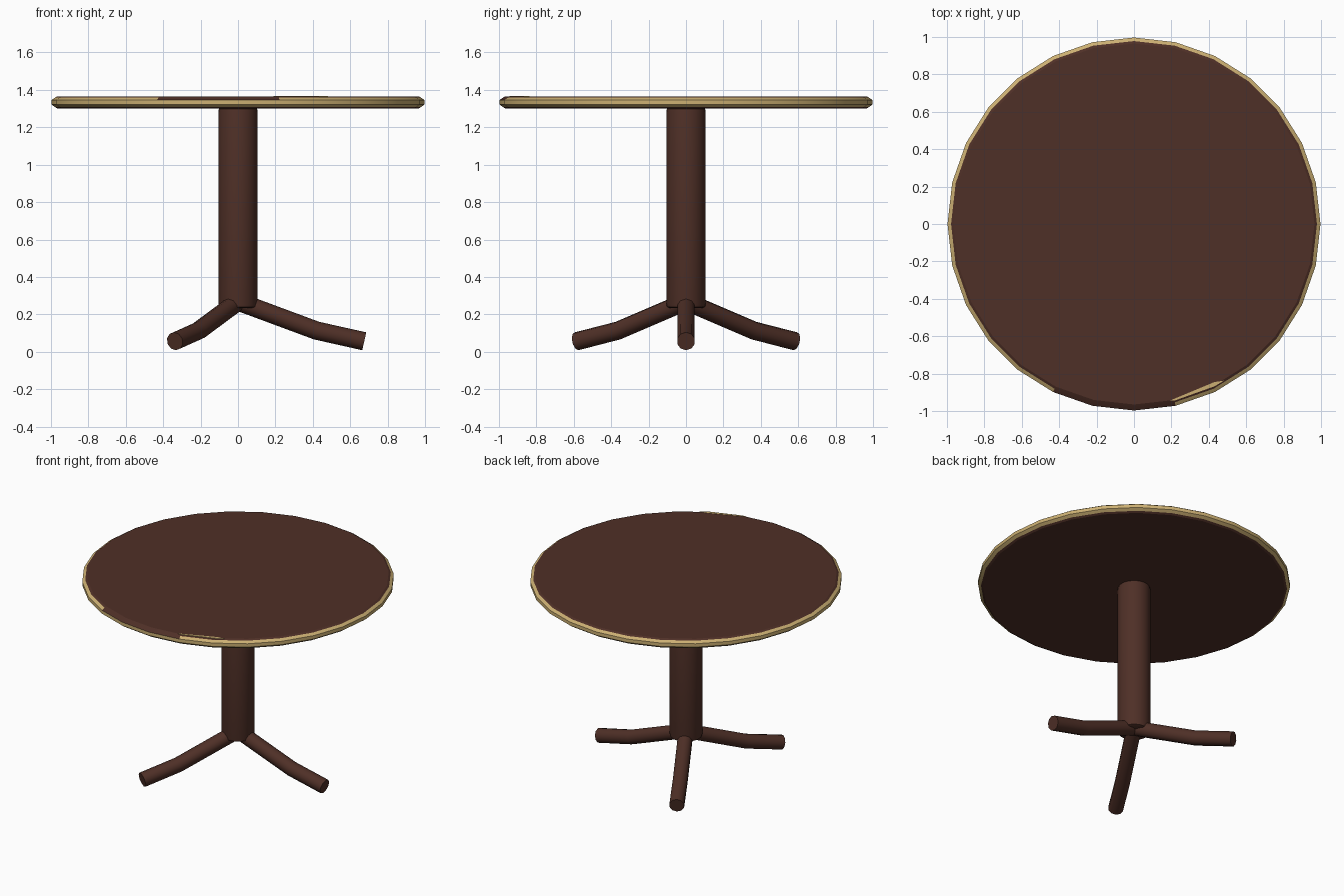
import bpy, bmesh
from math import cos, sin, pi, radians
from mathutils import Vector

if "Cube" in bpy.data.objects:
    bpy.data.objects.remove(bpy.data.objects["Cube"], do_unlink=True)


def material(name, colour):
    m = bpy.data.materials.new(name)
    m.use_nodes = True
    m.diffuse_color = (*colour, 1)
    m.node_tree.nodes["Principled BSDF"].inputs["Base Color"].default_value = (*colour, 1)
    return m


wood = material("dark_wood", (0.078, 0.029, 0.020))
brass = material("brass", (0.60, 0.43, 0.17))


def finish(name, bm, mats, angle=None):
    bmesh.ops.recalc_face_normals(bm, faces=bm.faces)
    mesh = bpy.data.meshes.new(name)
    bm.to_mesh(mesh)
    bm.free()
    ob = bpy.data.objects.new(name, mesh)
    bpy.context.collection.objects.link(ob)
    for m in mats:
        mesh.materials.append(m)
    if angle:
        bpy.ops.object.select_all(action='DESELECT')
        ob.select_set(True)
        bpy.context.view_layer.objects.active = ob
        bpy.ops.object.shade_smooth_by_angle(angle=radians(angle))
    return ob


def skin(bm, rings):
    """Join vertex rings into a capped tube."""
    loops = [[bm.verts.new(p) for p in ring] for ring in rings]
    n = len(loops[0])
    for a, b in zip(loops, loops[1:]):
        for i in range(n):
            j = (i + 1) % n
            bm.faces.new((a[i], a[j], b[j], b[i]))
    bm.faces.new(loops[0])
    bm.faces.new(loops[-1])


def lathe(profile, sides):
    bm = bmesh.new()
    skin(bm, [[(r * cos(2 * pi * i / sides), r * sin(2 * pi * i / sides), z)
               for i in range(sides)] for r, z in profile])
    return bm


# Round top with a rounded brass edge
bm = lathe([(0.965, 1.30), (0.978, 1.308), (0.997, 1.322), (0.997, 1.346),
            (0.978, 1.359), (0.965, 1.366)], 28)
for f in bm.faces:
    c = f.calc_center_median()
    edge = len(f.verts) == 4 and 1.31 < c.z < 1.356
    worn = c.y < 0 and -0.45 < c.x < 0.22 and c.z > 1.34
    f.material_index = 1 if edge and not worn else 0
finish("table_top", bm, [wood, brass], 25)

# Brass sliver inlaid near the front edge
bm = bmesh.new()
sliver = [(0.19, -0.945), (0.22, -0.943), (0.43, -0.868), (0.48, -0.838), (0.43, -0.845)]
skin(bm, [[(x, y, z) for x, y in sliver] for z in (1.362, 1.3675)])
finish("edge_inlay", bm, [brass])

# Central column with softened ends
finish("column", lathe([(0.09, 0.235), (0.102, 0.24), (0.105, 0.252), (0.105, 1.285),
                        (0.102, 1.299), (0.09, 1.305)], 24), [wood], 40)

# Three bent tubular legs
knots = [(0.01, 0.265), (0.42, 0.113), (0.675, 0.056)]
for k, name in enumerate(("left_leg", "back_right_leg", "front_right_leg")):
    az = k * 2 * pi / 3
    out, side = Vector((cos(az), sin(az), 0)), Vector((-sin(az), cos(az), 0))
    pts = [out * r + Vector((0, 0, z)) for r, z in knots]
    rings = []
    for i, p in enumerate(pts):
        along = (pts[min(i + 1, 2)] - pts[max(i - 1, 0)]).normalized()
        up = along.cross(side)
        rings.append([p + (side * cos(t) + up * sin(t)) * 0.049
                      for t in (2 * pi * (s + 0.5) / 10 for s in range(10))])
    bm = bmesh.new()
    skin(bm, rings)
    finish(name, bm, [wood], 40)
